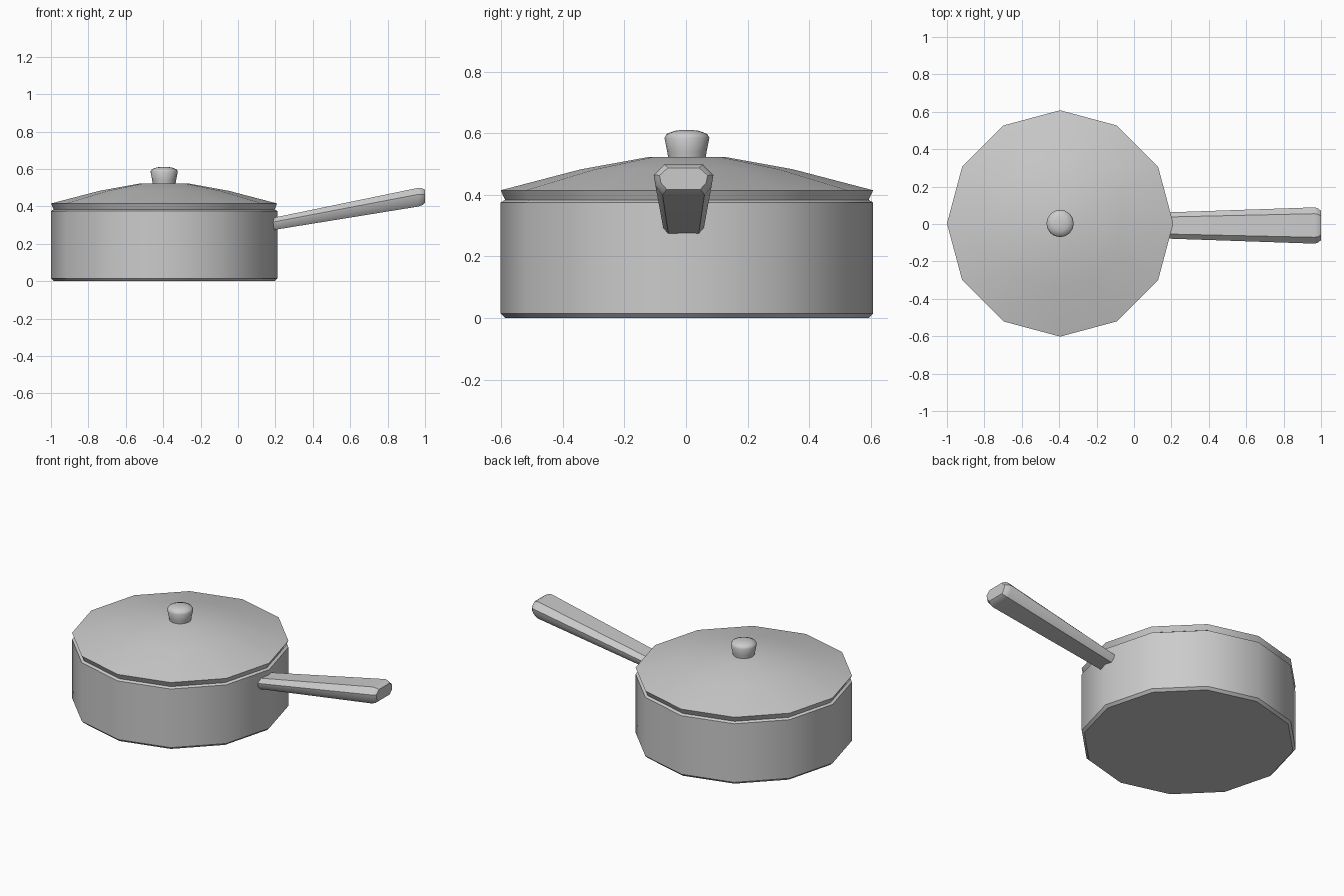
import bpy, bmesh, math

old = bpy.data.objects.get("Cube")
if old:
    bpy.data.objects.remove(old, do_unlink=True)

steel = bpy.data.materials.new("grey metal")
steel.use_nodes = True
GREY = (0.6, 0.6, 0.6, 1)
steel.diffuse_color = GREY
steel.node_tree.nodes["Principled BSDF"].inputs["Base Color"].default_value = GREY

CX, CY = -0.395, 0.003


def loft(name, rings, angle):
    """Skin closed rings of points, cap both ends, smooth by angle."""
    bm = bmesh.new()
    loops = [[bm.verts.new(p) for p in ring] for ring in rings]
    n = len(loops[0])
    for a, b in zip(loops, loops[1:]):
        for i in range(n):
            j = (i + 1) % n
            bm.faces.new((a[i], a[j], b[j], b[i]))
    bm.faces.new(loops[0][::-1])
    bm.faces.new(loops[-1])
    bmesh.ops.recalc_face_normals(bm, faces=bm.faces)
    mesh = bpy.data.meshes.new(name)
    bm.to_mesh(mesh)
    bm.free()
    mesh.materials.append(steel)
    obj = bpy.data.objects.new(name, mesh)
    bpy.context.collection.objects.link(obj)
    bpy.ops.object.select_all(action='DESELECT')
    obj.select_set(True)
    bpy.context.view_layer.objects.active = obj
    bpy.ops.object.shade_smooth_by_angle(angle=math.radians(angle))
    return obj


def turned(name, profile, sides, angle):
    """Round part from (radius, height) pairs, bottom to top."""
    turn = [2 * math.pi * i / sides for i in range(sides)]
    rings = [[(CX + r * math.cos(t), CY + r * math.sin(t), z) for t in turn]
             for r, z in profile]
    return loft(name, rings, angle)


# Pan body with chamfered base and narrow rim
turned("pan_body", [(0.59, 0), (0.605, 0.015), (0.605, 0.375),
                    (0.592, 0.383)], 12, 35)

# Domed lid with a slanted edge
turned("lid", [(0.59, 0.383), (0.605, 0.415), (0.345, 0.483),
               (0.125, 0.523)], 12, 40)

# Lid knob
turned("lid_knob", [(0.06, 0.515), (0.064, 0.54), (0.073, 0.585),
                    (0.066, 0.598), (0.04, 0.608), (0.015, 0.611)], 16, 50)


# Handle: faceted section, widening towards a chamfered tip
def section(x, z, width, height):
    half = [(0.65, 1), (1, 0.3), (0.94, -0.4), (0.7, -1)]
    pts = half + [(-y, h) for y, h in reversed(half)]
    return [(x, -0.008 + y * width, z + h * height) for y, h in pts]


loft("handle", [section(0.15, 0.299, 0.069, 0.032),
                section(0.965, 0.449, 0.097, 0.05),
                section(0.985, 0.451, 0.091, 0.045),
                section(1.0, 0.453, 0.078, 0.035)], 35)
